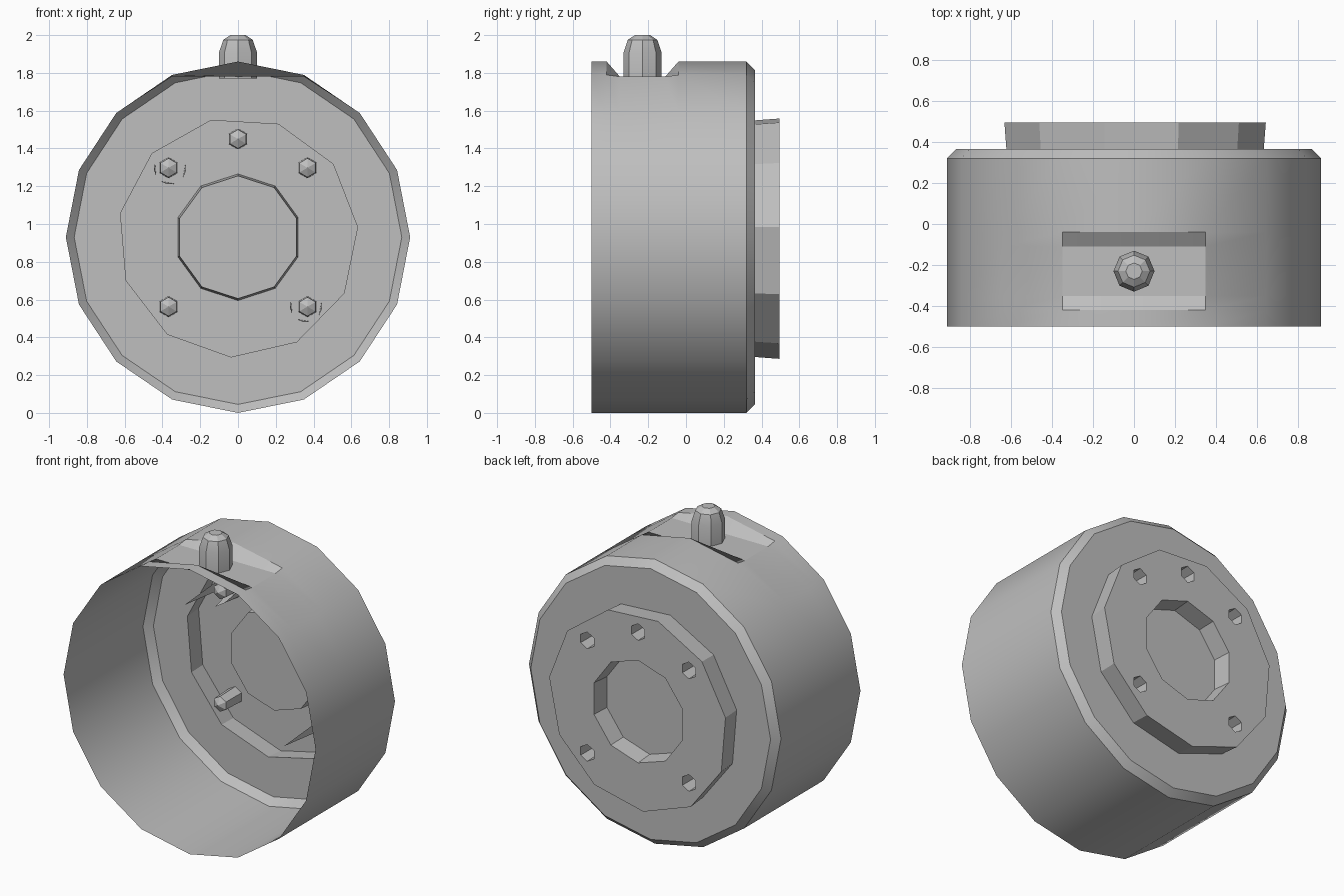
import bpy, bmesh, math
from mathutils import Vector

if "Cube" in bpy.data.objects:
    bpy.data.objects.remove(bpy.data.objects["Cube"])

AXIS_Z = 0.93
STUD_ANGLES = (0, 45, -45, 135, -135)
STUD_CIRCLE = 0.52

grey = bpy.data.materials.new("plain_grey")
grey.use_nodes = True
COLOUR = (0.52, 0.52, 0.52, 1)
grey.diffuse_color = COLOUR
grey.node_tree.nodes["Principled BSDF"].inputs["Base Color"].default_value = COLOUR


def ring(bm, y, radius, sides, phase=0.0, cx=0.0, cz=AXIS_Z, squash=1.0):
    """Closed polygon of edges around the y axis, starting at the top."""
    vs = []
    for i in range(sides):
        a = math.radians(phase) + math.tau * i / sides
        vs.append(bm.verts.new((cx + squash * radius * math.sin(a), y, cz + radius * math.cos(a))))
    return vs, [bm.edges.new((vs[i], vs[(i + 1) % sides])) for i in range(sides)]


def bridge(bm, a, b):
    n = len(a[0])
    for i in range(n):
        j = (i + 1) % n
        bm.faces.new((a[0][i], a[0][j], b[0][j], b[0][i]))


def fill(bm, *rings):
    """Flat plate bounded by the first ring, with the others as holes."""
    edges = [e for r in rings for e in r[1]]
    bmesh.ops.triangle_fill(bm, edges=edges, use_beauty=True, use_dissolve=False, normal=Vector((0, 1, 0)))


def finish(bm, name, angle=30):
    bmesh.ops.recalc_face_normals(bm, faces=bm.faces[:])
    mesh = bpy.data.meshes.new(name)
    bm.to_mesh(mesh)
    bm.free()
    mesh.materials.append(grey)
    ob = bpy.data.objects.new(name, mesh)
    bpy.context.collection.objects.link(ob)
    bpy.ops.object.select_all(action="DESELECT")
    ob.select_set(True)
    bpy.context.view_layer.objects.active = ob
    bpy.ops.object.shade_smooth_by_angle(angle=math.radians(angle))
    return ob


def stud_centres():
    for deg in STUD_ANGLES:
        a = math.radians(deg)
        yield STUD_CIRCLE * math.sin(a), AXIS_Z + STUD_CIRCLE * math.cos(a)


# Drum wall, open at the front, with a notch pressed into its top
bm = bmesh.new()
front = ring(bm, -0.5, 0.93, 16, squash=0.98)
shoulder = ring(bm, 0.32, 0.93, 16, squash=0.98)
bridge(bm, front, shoulder)
for y in (-0.42, -0.35, -0.11, -0.04):
    bmesh.ops.bisect_plane(bm, geom=bm.verts[:] + bm.edges[:] + bm.faces[:],
                           plane_co=(0, y, 0), plane_no=(0, 1, 0))
for v in bm.verts:
    if -0.36 < v.co.y < -0.1:
        v.co.z = min(v.co.z, 1.78)
finish(bm, "drum_wall")

# Chamfer and back flange
bm = bmesh.new()
shoulder = ring(bm, 0.32, 0.93, 16, squash=0.98)
edge = ring(bm, 0.365, 0.885, 16, squash=0.98)
bridge(bm, shoulder, edge)
fill(bm, edge, ring(bm, 0.365, 0.635, 11, -13))
finish(bm, "back_flange", 20)

# Raised hub with a sunken centre and open stud holes
bm = bmesh.new()
base = ring(bm, 0.365, 0.635, 11, -13)
face = ring(bm, 0.495, 0.645, 11, -13)
bore = ring(bm, 0.495, 0.335, 10)
floor = ring(bm, 0.375, 0.325, 10)
bridge(bm, base, face)
bridge(bm, bore, floor)
bm.faces.new(floor[0])
holes = [ring(bm, 0.495, 0.055, 6, 0, x, z) for x, z in stud_centres()]
fill(bm, face, bore, *holes)
finish(bm, "hub", 20)

# Hollow stud sockets reaching inward from the hub
for k, (x, z) in enumerate(stud_centres()):
    bm = bmesh.new()
    mouth = ring(bm, 0.495, 0.055, 6, 0, x, z)
    neck = ring(bm, 0.34, 0.05, 6, 0, x, z)
    bridge(bm, mouth, neck)
    tip = bm.verts.new((x, 0.315, z))
    for i in range(6):
        bm.faces.new((neck[0][i], neck[0][(i + 1) % 6], tip))
    finish(bm, f"stud_socket_{k + 1}", 20)

# Thin pointed shards around two opposite sockets
for k, side in enumerate((-1, 1)):
    cx = side * 0.36
    cz = AXIS_Z - side * 0.365
    bm = bmesh.new()
    for deg, tip_y in ((100, 0.25), (190, 0.3), (265, 0.08)):
        a = math.radians(deg)
        points = [(a - 0.45, 0.49), (a + 0.45, 0.49), (a, tip_y)]
        bm.faces.new([bm.verts.new((cx + 0.085 * math.sin(t), y, cz + 0.085 * math.cos(t)))
                      for t, y in points])
    finish(bm, f"socket_shards_{k + 1}")

# Domed peg standing in the notch
bm = bmesh.new()
previous = None
for z, radius in ((1.77, 0.1), (1.91, 0.1), (1.975, 0.078), (2.0, 0.04)):
    vs = [bm.verts.new((radius * math.cos(math.tau * i / 8), -0.23 + radius * math.sin(math.tau * i / 8), z))
          for i in range(8)]
    if previous:
        bridge(bm, (previous,), (vs,))
    previous = vs
bm.faces.new(previous)
finish(bm, "top_peg", 20)
